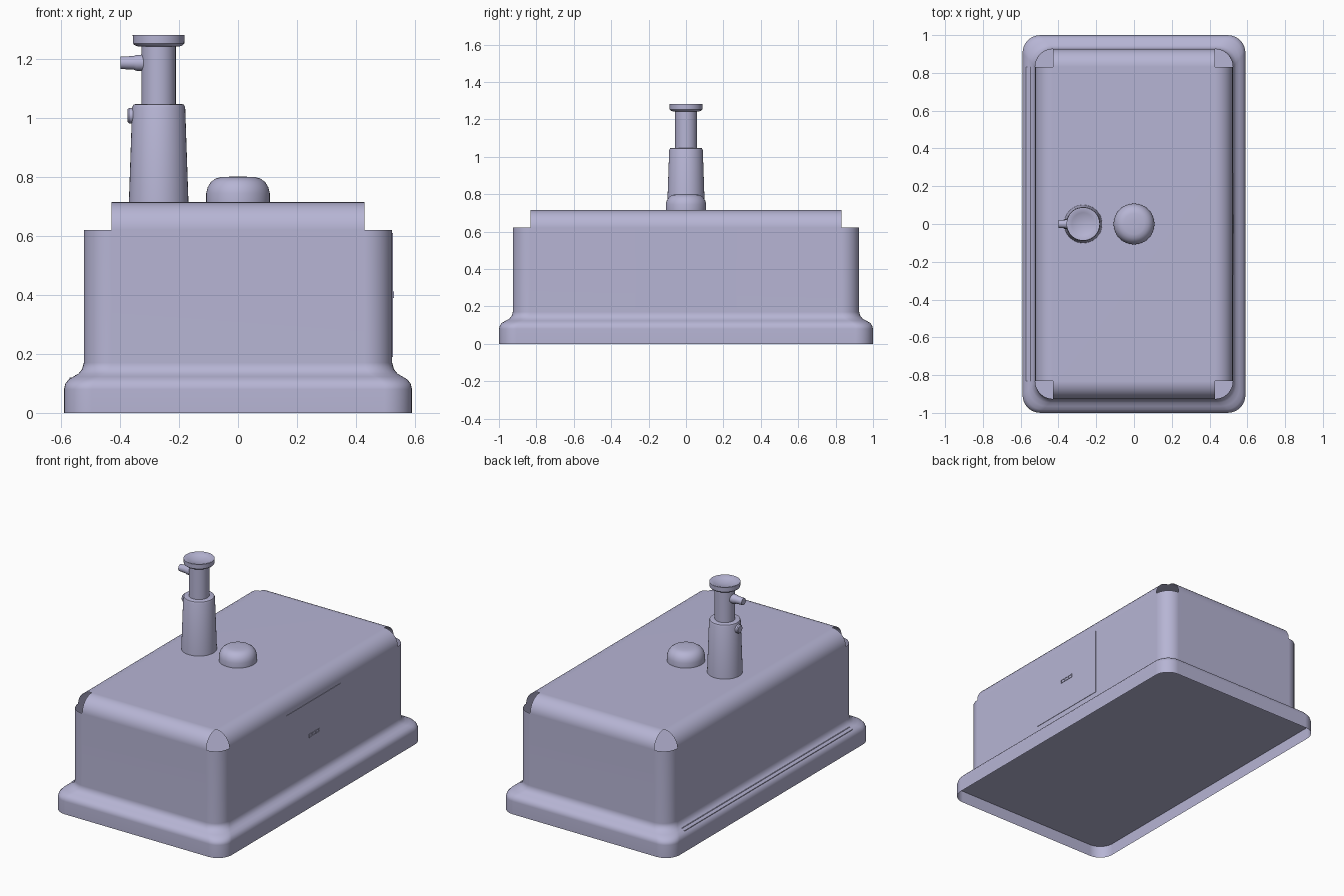
import bpy
import bmesh
from math import sin, cos, pi, radians
from mathutils import Matrix, Vector

old = bpy.data.objects.get("Cube")
if old:
    bpy.data.objects.remove(old, do_unlink=True)

steel = bpy.data.materials.new("lavender_grey")
steel.use_nodes = True
COLOUR = (0.47, 0.46, 0.66, 1)
steel.diffuse_color = COLOUR
steel.node_tree.nodes["Principled BSDF"].inputs["Base Color"].default_value = COLOUR


def finish(name, bm):
    """Turn a bmesh into a smooth-shaded object."""
    mesh = bpy.data.meshes.new(name)
    bm.to_mesh(mesh)
    bm.free()
    mesh.materials.append(steel)
    obj = bpy.data.objects.new(name, mesh)
    bpy.context.collection.objects.link(obj)
    bpy.ops.object.select_all(action="DESELECT")
    obj.select_set(True)
    bpy.context.view_layer.objects.active = obj
    bpy.ops.object.shade_smooth_by_angle(angle=radians(35))
    return obj


def loft(bm, rings, skip=lambda level, i: False):
    """Bridge closed rings of points, leaving out skipped quads."""
    loops = [[bm.verts.new(p) for p in ring] for ring in rings]
    count = len(loops[0])
    for level, (low, high) in enumerate(zip(loops, loops[1:])):
        for i in range(count):
            j = (i + 1) % count
            if not skip(level, i):
                bm.faces.new((low[i], low[j], high[j], high[i]))
    return loops


def lathe(name, profile, centre, axis="Z", sides=40):
    """Revolve (radius, height) points; an X axis points towards -x."""
    bm = bmesh.new()
    rings = [[(r * cos(2 * pi * i / sides), r * sin(2 * pi * i / sides), h)
              for i in range(sides)] for r, h in profile]
    loops = loft(bm, rings)
    bm.faces.new(loops[0][::-1])
    bm.faces.new(loops[-1])
    if axis == "X":
        bm.transform(Matrix.Rotation(-pi / 2, 4, "Y"))
    bm.transform(Matrix.Translation(centre))
    return finish(name, bm)


def box(name, centre, size):
    bm = bmesh.new()
    bmesh.ops.create_cube(bm, size=1)
    bm.transform(Matrix.Translation(centre) @ Matrix.Diagonal(Vector(size)).to_4x4())
    return finish(name, bm)


STEPS = 8


def rounded_rect(hx, hy, r, z):
    points = []
    for k, (sx, sy) in enumerate(((1, 1), (-1, 1), (-1, -1), (1, -1))):
        for i in range(STEPS + 1):
            a = pi / 2 * (k + i / STEPS)
            points.append((sx * (hx - r) + r * cos(a), sy * (hy - r) + r * sin(a), z))
    return points


# Hollow housing: flared base, straight walls, rounded top edges
WX, WY, R, SHOULDER = 0.523, 0.926, 0.094, 0.621
rings = [rounded_rect(WX + out, WY + out * 1.1, R, z) for out, z in (
    (0.067, 0), (0.067, 0.08), (0.063, 0.098), (0.052, 0.113), (0.035, 0.123),
    (0.018, 0.133), (0.006, 0.148), (0, 0.17), (0, SHOULDER))]
wall_levels = len(rings) - 1
for s in range(1, STEPS + 1):
    a = pi / 2 * s / STEPS
    inset = R * (1 - cos(a))
    rings.append(rounded_rect(WX - inset, WY - inset, R * cos(a), SHOULDER + R * sin(a)))

# The four top corners stay open
body = bmesh.new()
loops = loft(body, rings, lambda level, i: level >= wall_levels and i % (STEPS + 1) < STEPS)
body.faces.new([loops[-1][k * (STEPS + 1)] for k in range(4)])
for k in range(4):
    start = k * (STEPS + 1)
    bmesh.ops.pointmerge(body, verts=loops[-1][start:start + STEPS + 1],
                         merge_co=loops[-1][start].co.copy())
bmesh.ops.delete(body, geom=[v for v in body.verts if not v.link_faces], context="VERTS")
housing = finish("housing", body)
weighted = housing.modifiers.new("even_shading", "WEIGHTED_NORMAL")
weighted.keep_sharp = True

# Recessed back plate closing the base
plate = bmesh.new()
plate.faces.new([plate.verts.new(p) for p in rounded_rect(0.589, 0.998, R, 0.075)][::-1])
finish("recessed_plate", plate)

# Side panel with its slot frame, and seam strips along the other side
box("side_panel", (WX, 0, 0.4), (0.005, 0.54, 0.42))
for z in (0.391, 0.409):
    box("slot_rail", (WX + 0.003, 0, z), (0.005, 0.1, 0.004))
for y in (-0.048, -0.016, 0.016, 0.048):
    box("slot_bar", (WX + 0.003, y, 0.4), (0.005, 0.004, 0.018))
for x, z in ((-0.568, 0.117), (-0.549, 0.126)):
    box("base_seam", (x, 0, z), (0.007, 1.66, 0.005))

# Filler knob
TOP = SHOULDER + R
lathe("filler_knob", [(0.108, TOP), (0.108, 0.745), (0.103, 0.765), (0.092, 0.783),
                      (0.075, 0.795), (0.055, 0.8), (0.02, 0.801)], (0, 0, 0))

# Pump
PX = -0.269
lathe("pump_collar", [(0.101, TOP), (0.09, 1.035), (0.086, 1.045), (0.076, 1.048)], (PX, 0, 0))
lathe("pump_tube", [(0.058, 1.04), (0.058, 1.25)], (PX, 0, 0))
lathe("pump_button", [(0.072, 1.243), (0.082, 1.247), (0.087, 1.253), (0.088, 1.281),
                      (0.082, 1.282), (0.06, 1.272), (0.03, 1.265), (0.008, 1.263)], (PX, 0, 0))
lathe("spout", [(0.028, 0.04), (0.027, 0.075), (0.023, 0.085), (0.021, 0.13)],
      (PX, 0, 1.187), "X", 24)
lathe("collar_nub", [(0.026, 0.07), (0.026, 0.1), (0.021, 0.106)], (PX, 0, 1.008), "X", 24)
